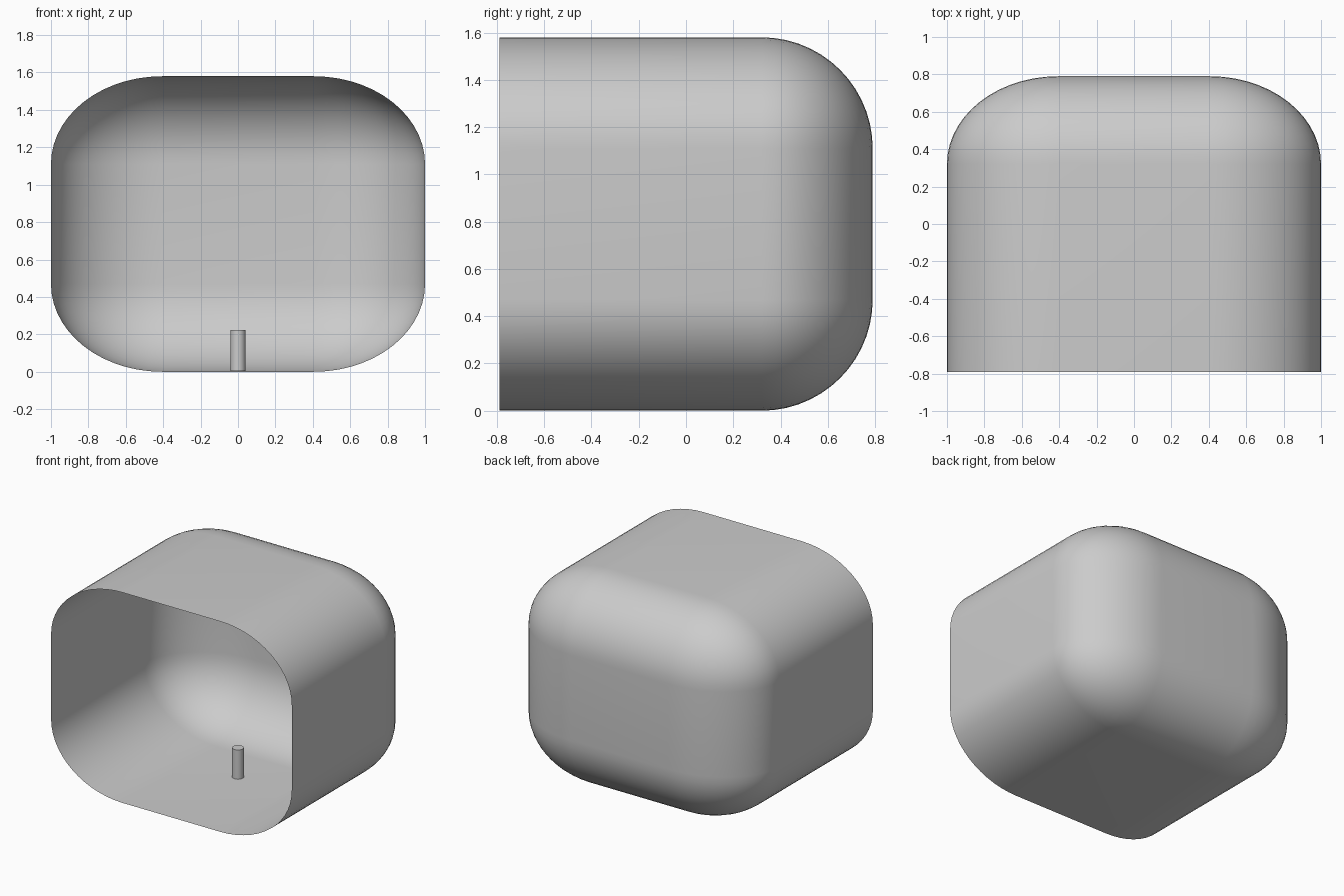
import bpy, bmesh
from mathutils import Vector, Matrix

if "Cube" in bpy.data.objects:
    bpy.data.objects.remove(bpy.data.objects["Cube"])

R, H, FRONT = 0.47, 1.58, -0.79


def make_object(name, bm):
    mesh = bpy.data.meshes.new(name)
    bm.to_mesh(mesh)
    bm.free()
    ob = bpy.data.objects.new(name, mesh)
    bpy.context.collection.objects.link(ob)
    bpy.ops.object.select_all(action='DESELECT')
    ob.select_set(True)
    bpy.context.view_layer.objects.active = ob
    bpy.ops.object.shade_smooth_by_angle(angle=0.6)
    return ob


# Open shell: rounded block made too long, cut flat at the front, stretched in x
bm = bmesh.new()
bmesh.ops.create_cube(bm, size=1)
bmesh.ops.scale(bm, vec=(H, 2.79, H), verts=bm.verts)
bmesh.ops.translate(bm, vec=(0, 0.79 - 2.79 / 2, H / 2), verts=bm.verts)
bmesh.ops.bevel(bm, geom=bm.edges[:], offset=R, offset_type='OFFSET',
                segments=14, profile=0.5, affect='EDGES')
bmesh.ops.bisect_plane(bm, geom=bm.verts[:] + bm.edges[:] + bm.faces[:],
                       plane_co=Vector((0, FRONT, 0)), plane_no=Vector((0, -1, 0)),
                       clear_outer=True)
bmesh.ops.scale(bm, vec=(2 / H, 1, 1), verts=bm.verts)
make_object("shell", bm)

# Small upright peg on the floor of the shell
bm = bmesh.new()
bmesh.ops.create_cone(bm, cap_ends=True, segments=32, radius1=0.04, radius2=0.04,
                      depth=0.22, matrix=Matrix.Translation((0, 0, 0.113)))
make_object("peg", bm)
